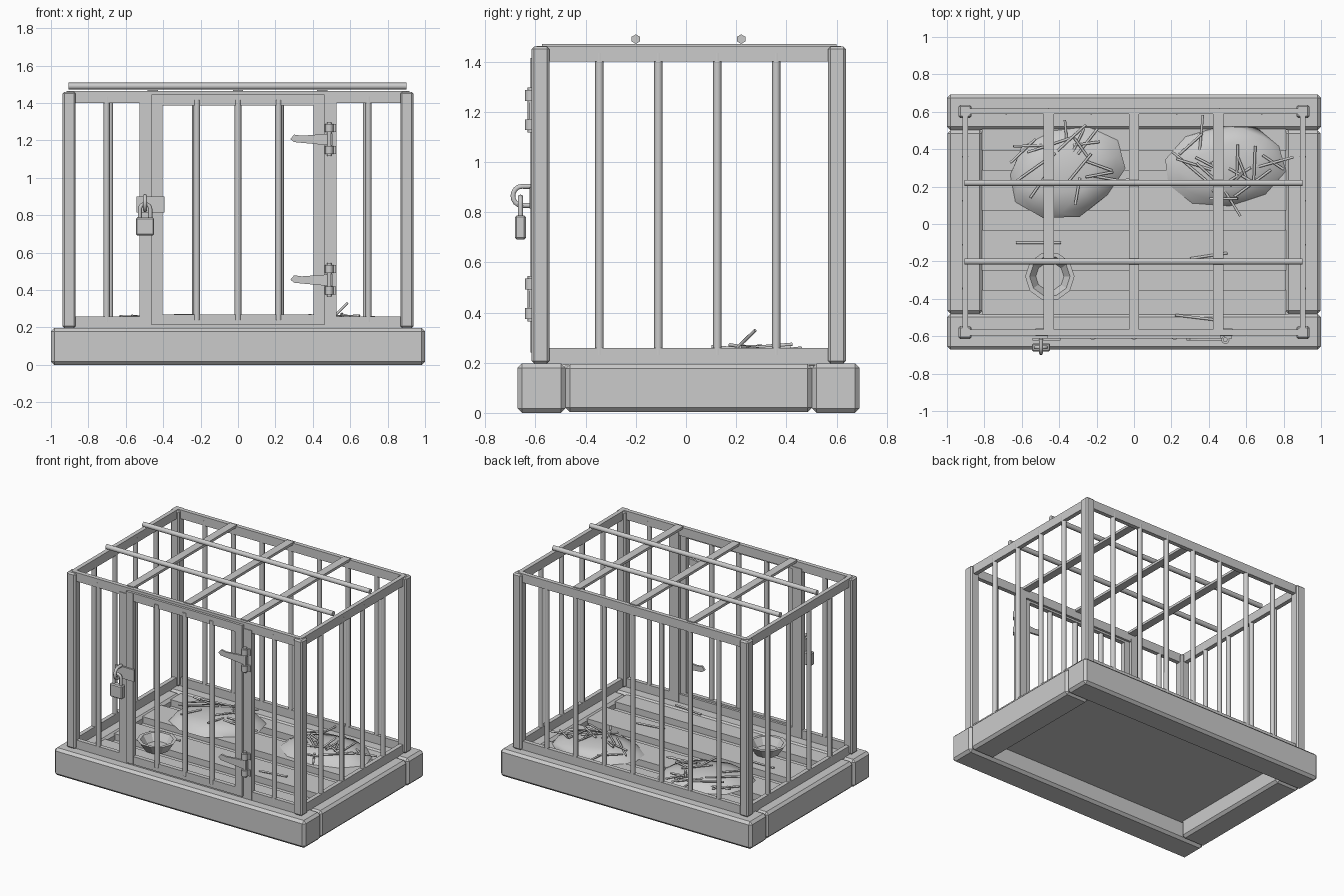
import bpy, bmesh, math, random
from mathutils import Vector, Matrix

random.seed(4)
cube = bpy.data.objects.get("Cube")
if cube:
    bpy.data.objects.remove(cube, do_unlink=True)

grey = bpy.data.materials.new("plain_grey")
grey.use_nodes = True
grey.diffuse_color = (0.6, 0.6, 0.6, 1)
grey.node_tree.nodes["Principled BSDF"].inputs["Base Color"].default_value = (0.6, 0.6, 0.6, 1)


def finish(name, bm, smooth_angle=0):
    """Turn a bmesh into an object; edges sharper than smooth_angle stay hard."""
    bmesh.ops.recalc_face_normals(bm, faces=bm.faces)
    if smooth_angle:
        for f in bm.faces:
            f.smooth = True
        for e in bm.edges:
            e.smooth = e.calc_face_angle(0) < smooth_angle
    mesh = bpy.data.meshes.new(name)
    bm.to_mesh(mesh)
    bm.free()
    mesh.materials.append(grey)
    obj = bpy.data.objects.new(name, mesh)
    bpy.context.collection.objects.link(obj)


def box(name, x, y, z, bevel=0):
    """Box from (min, max) ranges with optional chamfer."""
    bm = bmesh.new()
    bmesh.ops.create_cube(bm, size=1)
    for v in bm.verts:
        v.co = [r[0] + (c + 0.5) * (r[1] - r[0]) for r, c in zip((x, y, z), v.co)]
    if bevel:
        bmesh.ops.bevel(bm, geom=bm.edges[:], offset=bevel, segments=1, affect='EDGES')
    finish(name, bm)


def rod(name, start, end, radius, sides=8):
    a, b = Vector(start), Vector(end)
    d = b - a
    bm = bmesh.new()
    turn = d.to_track_quat('Z', 'Y').to_matrix().to_4x4()
    bmesh.ops.create_cone(bm, cap_ends=True, segments=sides, radius1=radius, radius2=radius,
                          depth=d.length, matrix=Matrix.Translation((a + b) / 2) @ turn)
    finish(name, bm, 1.3)


def tube(name, points, radius):
    curve = bpy.data.curves.new(name, 'CURVE')
    curve.dimensions = '3D'
    curve.bevel_depth = radius
    curve.bevel_resolution = 1
    curve.use_fill_caps = True
    line = curve.splines.new('POLY')
    line.points.add(len(points) - 1)
    for p, co in zip(line.points, points):
        p.co = (*co, 1)
    line.use_smooth = True
    curve.materials.append(grey)
    obj = bpy.data.objects.new(name, curve)
    bpy.context.collection.objects.link(obj)


def plate(name, outline, y0, y1):
    """Outline in x, z extruded along y."""
    bm = bmesh.new()
    face = bm.faces.new([bm.verts.new((x, y0, z)) for x, z in outline])
    out = bmesh.ops.extrude_face_region(bm, geom=[face])
    for v in out["geom"]:
        if isinstance(v, bmesh.types.BMVert):
            v.co.y = y1
    finish(name, bm)


# Base beams, butted together with chamfered joints
JOINT_FRONT, JOINT_BACK = -0.48, 0.503
box("front_base_beam", (-1, 1), (-0.672, JOINT_FRONT), (0, 0.197), 0.018)
box("back_base_beam", (-1, 1), (JOINT_BACK, 0.692), (0, 0.197), 0.018)
for s, side in ((-1, "right"), (1, "left")):
    box(side + "_base_beam", sorted((s * 0.807, s * 0.998)), (JOINT_FRONT, JOINT_BACK),
        (0.003, 0.195), 0.018)

# Floor panel and planks
box("floor_panel", (-0.83, 0.83), (-0.5, 0.52), (0.125, 0.142))
for i in range(4):
    y = -0.46 + i * 0.32
    box("floor_plank", (-0.812, 0.812), (max(y - 0.108, -0.485), min(y + 0.108, 0.508)), (0.13, 0.188))

# Corner posts and rails
FRONT, BACK, SIDE = -0.58, 0.602, 0.903
for x in (-SIDE, SIDE):
    for y in (FRONT, BACK):
        box("corner_post", (x - 0.035, x + 0.035), (y - 0.035, y + 0.035), (0.197, 1.46), 0.01)
for z in ((0.19, 0.258), (1.4, 1.463)):
    for y in (FRONT, BACK):
        box("long_rail", (-SIDE, SIDE), (y - 0.015, y + 0.015), z)
    for x in (-SIDE, SIDE):
        box("side_rail", (x - 0.015, x + 0.015), (FRONT, BACK), z)

# Upright bars
for x in (-SIDE, SIDE):
    for i in range(4):
        y = -0.345 + i * 0.235
        rod("side_bar", (x, y, 0.23), (x, y, 1.435), 0.017)
for i in range(-3, 4):
    rod("back_bar", (i * 0.228, BACK, 0.23), (i * 0.228, BACK, 1.435), 0.017)
for x in (-0.702, 0.697):
    rod("front_bar", (x, FRONT, 0.23), (x, FRONT, 1.435), 0.017)

# Roof bars
for x in (-0.455, 0, 0.45):
    box("roof_strip", (x - 0.028, x + 0.028), (-0.575, 0.6), (1.452, 1.47))
for y in (-0.2, 0.22):
    rod("roof_rod", (-0.905, y, 1.49), (0.9, y, 1.49), 0.019, 6)

# Door jambs, frame and bars
for s in (-1, 1):
    box("door_jamb", sorted((s * 0.45, s * 0.527)), (-0.6, -0.56), (0.2, 1.42))
    box("door_stile", sorted((s * 0.405, s * 0.463)), (-0.613, -0.58), (0.213, 1.445))
for z in ((0.213, 0.27), (1.386, 1.445)):
    box("door_rail", (-0.42, 0.42), (-0.612, -0.581), z)
for x in (-0.22, 0, 0.217):
    rod("door_bar", (x, -0.602, 0.24), (x, -0.602, 1.415), 0.018)

# Strap hinges
for z in (0.455, 1.207):
    outline = [(0.28, 0), (0.3, 0.024), (0.34, 0.018), (0.505, 0.03),
               (0.505, -0.035), (0.34, -0.02), (0.3, -0.016)]
    plate("hinge_strap", [(x, z + h) for x, h in outline], -0.624, -0.61)
    rod("hinge_pin", (0.488, -0.618, z - 0.09), (0.488, -0.618, z + 0.09), 0.013)
    for s in (-1, 1):
        rod("hinge_knuckle", (0.488, -0.62, z + s * 0.037), (0.488, -0.62, z + s * 0.08), 0.022)
        box("hinge_leaf", (0.485, 0.525), (-0.612, -0.598), sorted((z + s * 0.037, z + s * 0.08)))

# Hasp, staple and padlock
LOCK = -0.497
box("hasp_plate", (-0.543, -0.393), (-0.624, -0.61), (0.815, 0.9))
arc = [math.pi * i / 8 for i in range(9)]
loop = [(LOCK, -0.655 - 0.035 * math.sin(a), 0.865 + 0.038 * math.cos(a)) for a in arc]
tube("hasp_staple", [(LOCK, -0.615, 0.903)] + loop + [(LOCK, -0.615, 0.827)], 0.011)
box("padlock_body", (LOCK - 0.049, LOCK + 0.049), (-0.682, -0.638), (0.692, 0.787), 0.007)
arch = [(LOCK + 0.028 * math.cos(a), -0.66, 0.832 + 0.028 * math.sin(a)) for a in arc]
tube("padlock_shackle", [(LOCK + 0.028, -0.66, 0.78)] + arch + [(LOCK - 0.028, -0.66, 0.78)], 0.011)

# Feeding bowl
bm = bmesh.new()
rings = []
for r, z in ((0.085, 0.188), (0.132, 0.256), (0.108, 0.256), (0.075, 0.205)):
    rings.append([bm.verts.new((-0.45 + r * math.cos(math.tau * i / 10),
                                -0.28 + r * math.sin(math.tau * i / 10), z)) for i in range(10)])
for a, b in zip(rings, rings[1:]):
    for i in range(10):
        j = (i + 1) % 10
        bm.faces.new((a[i], a[j], b[j], b[i]))
bm.faces.new(rings[0])
bm.faces.new(rings[-1])
finish("feeding_bowl", bm)


# Bedding heaps with loose straw
def straw(x, y, z, length, angle, tilt):
    d = Vector((math.cos(angle), math.sin(angle), tilt)) * length / 2
    mid = Vector((x, y, z))
    rod("straw", mid - d, mid + d, 0.007, 5)


for cx, cy, rx, ry, turn in ((-0.365, 0.28, 0.315, 0.24, 0.3), (0.485, 0.315, 0.32, 0.215, 0.12)):
    bm = bmesh.new()
    bmesh.ops.create_icosphere(bm, subdivisions=2, radius=1)
    spin = Matrix.Rotation(turn, 3, 'Z')
    for v in bm.verts:
        bump = random.uniform(0.94, 1.07)
        v.co = spin @ Vector((v.co.x * rx * bump, v.co.y * ry * bump, max(v.co.z, -0.1) * 0.07))
        v.co += Vector((cx, cy, 0.188))
    finish("bedding_heap", bm, 1.3)
    for i in range(17):
        a, r = random.uniform(0, math.tau), math.sqrt(random.uniform(0.02, 0.75))
        x, y = rx * r * math.cos(a), ry * r * math.sin(a)
        z = 0.196 + 0.07 * math.sqrt(1 - r * r)
        straw(cx + x, cy + y, z, random.uniform(0.12, 0.26),
              random.uniform(0, math.pi), random.uniform(-0.12, 0.12))
straw(0.55, 0.24, 0.295, 0.1, 0.8, 0.7)
straw(-0.51, -0.1, 0.194, 0.24, 0, 0)
straw(0.4, -0.17, 0.194, 0.2, 0.15, 0)
straw(0.33, -0.5, 0.203, 0.22, -0.12, 0)
